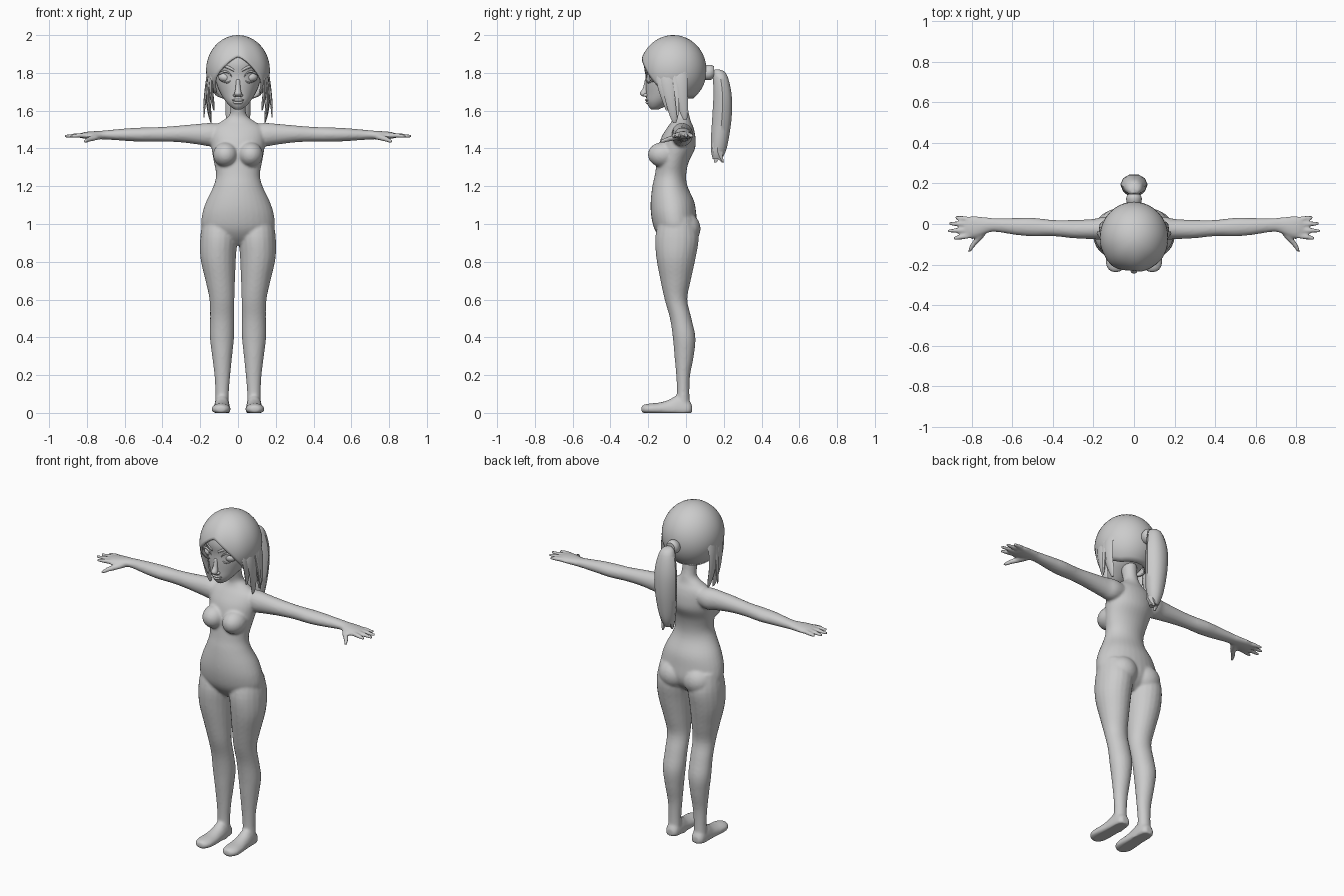
import bpy, bmesh, math
from mathutils import Matrix, Vector

grey = bpy.data.materials.new("plain grey")
grey.diffuse_color = (0.6, 0.6, 0.6, 1)


def spline(rings, sub):
    """Smoothly interpolate ring parameters (x, y, z, ra, rb)."""
    out = []
    for i in range(len(rings) - 1):
        a, b = rings[max(i - 1, 0)], rings[i]
        c, d = rings[i + 1], rings[min(i + 2, len(rings) - 1)]
        for s in range(sub):
            t = s / sub
            out.append([0.5 * (2 * q + (r - p) * t + (2 * p - 5 * q + 4 * r - w) * t * t
                               + (3 * q - p - 3 * r + w) * t ** 3)
                        for p, q, r, w in zip(a, b, c, d)])
    return out + [list(rings[-1])]


def tube(bm, rings, axis='z', n=20, sub=4, side=1):
    """Loft elliptical rings lying across the given axis."""
    loops = []
    for x, y, z, ra, rb in spline(rings, sub):
        loop = []
        for k in range(n):
            a = 2 * math.pi * k / n
            u, v = ra * math.cos(a), rb * math.sin(a)
            p = {'z': (x + u, y + v, z), 'x': (x, y + u, z + v), 'y': (x + u, y, z + v)}[axis]
            loop.append(bm.verts.new((p[0] * side, p[1], max(p[2], 0))))
        loops.append(loop)
    for p, q in zip(loops, loops[1:]):
        for k in range(n):
            bm.faces.new((p[k], p[(k + 1) % n], q[(k + 1) % n], q[k]))
    bm.faces.new(loops[0])
    bm.faces.new(loops[-1])


def ball(bm, c, r, rot=0, u=24, v=16):
    m = Matrix.Translation(c) @ Matrix.Rotation(rot, 4, 'Y') @ Matrix.Diagonal((*r, 1))
    bmesh.ops.create_uvsphere(bm, u_segments=u, v_segments=v, radius=1, matrix=m)


def finish(bm, name, angle=50):
    bmesh.ops.recalc_face_normals(bm, faces=bm.faces[:])
    me = bpy.data.meshes.new(name)
    bm.to_mesh(me)
    bm.free()
    me.materials.append(grey)
    ob = bpy.data.objects.new(name, me)
    bpy.context.collection.objects.link(ob)
    bpy.ops.object.select_all(action='DESELECT')
    ob.select_set(True)
    bpy.context.view_layer.objects.active = ob
    bpy.ops.object.shade_smooth_by_angle(angle=math.radians(angle))
    return ob


# Body: torso and neck
body = bmesh.new()
tube(body, [(0, -.05, .89, .06, .05), (0, -.05, .93, .15, .09), (0, -.055, .98, .192, .115),
            (0, -.065, 1.05, .19, .12), (0, -.072, 1.12, .168, .115), (0, -.085, 1.2, .13, .093),
            (0, -.082, 1.26, .116, .083), (0, -.07, 1.33, .128, .085), (0, -.05, 1.4, .14, .098),
            (0, -.04, 1.46, .145, .09), (0, -.03, 1.51, .135, .07), (0, -.025, 1.545, .085, .05),
            (0, -.025, 1.575, .047, .043), (0, -.035, 1.62, .04, .042), (0, -.05, 1.7, .045, .05)], n=32)
for s in (1, -1):
    # Chest and hip volumes
    ball(body, (s * .066, -.122, 1.367), (.066, .08, .066))
    ball(body, (s * .08, -.005, .975), (.088, .082, .085))
    # Leg
    tube(body, [(.1, -.05, 1.03, .085, .09), (.102, -.048, .93, .098, .115), (.105, -.053, .82, .094, .104),
                (.094, -.055, .7, .078, .08), (.085, -.053, .6, .066, .06), (.084, -.028, .5, .064, .057),
                (.085, -.01, .4, .064, .06), (.084, -.01, .3, .053, .051), (.083, -.015, .2, .042, .037),
                (.084, -.015, .11, .036, .033), (.085, -.015, .03, .038, .036)], side=s)
    # Foot with flat sole
    tube(body, [(.085, .032, .02, .022, .02), (.085, .012, .02, .038, .05), (.085, -.04, .02, .042, .075),
                (.086, -.09, .02, .044, .05), (.088, -.14, .02, .049, .035), (.09, -.19, .02, .05, .03),
                (.09, -.222, .02, .038, .024), (.09, -.236, .02, .018, .015)], axis='y', side=s)
    # Arm and palm
    tube(body, [(.06, -.02, 1.48, .045, .045), (.14, -.02, 1.473, .057, .062), (.2, -.025, 1.475, .05, .056),
                (.3, -.025, 1.477, .045, .045), (.4, -.02, 1.475, .04, .039), (.5, -.015, 1.473, .046, .038),
                (.58, -.012, 1.473, .042, .034), (.68, -.005, 1.472, .034, .026), (.72, -.006, 1.471, .038, .023),
                (.77, -.013, 1.47, .051, .021), (.81, -.016, 1.469, .054, .018), (.835, -.016, 1.468, .045, .012)],
         axis='x', side=s)
    # Fingers and thumb
    for y0, y1, tip in ((-.056, -.07, .89), (-.029, -.034, .917), (-.003, .002, .91), (.021, .032, .88)):
        tube(body, [(.79, y0, 1.468, .012, .013), ((.79 + tip) / 2, (y0 + y1) / 2, 1.468, .013, .013),
                    (tip, y1, 1.464, .009, .009)], axis='x', n=10, side=s)
    tube(body, [(.735, -.02, 1.465, .025, .018), (.76, -.065, 1.457, .021, .016),
                (.79, -.1, 1.447, .016, .014), (.81, -.135, 1.437, .009, .009)], axis='y', n=12, side=s)
ob = finish(body, "body", 180)
m = ob.modifiers.new("fuse", 'REMESH')
m.mode, m.voxel_size, m.use_smooth_shade = 'VOXEL', 0.0075, True
m = ob.modifiers.new("soften", 'SMOOTH')
m.factor, m.iterations = 0.5, 5

# Head with tapering chin
bm = bmesh.new()
tube(bm, [(0, -.165, 1.607, .018, .02), (0, -.155, 1.622, .04, .043), (0, -.135, 1.65, .066, .074),
          (0, -.1, 1.69, .092, .111), (0, -.075, 1.74, .113, .139), (0, -.065, 1.79, .122, .15),
          (0, -.065, 1.85, .13, .158), (0, -.065, 1.91, .115, .14), (0, -.065, 1.96, .07, .09),
          (0, -.065, 1.98, .02, .02)], n=32)
finish(bm, "head", 180)

# Nose and lips
bm = bmesh.new()
tube(bm, [(0, -.205, 1.765, .012, .012), (0, -.214, 1.72, .013, .014), (0, -.224, 1.69, .019, .021),
          (0, -.214, 1.674, .014, .012)], n=12)
for s in (1, -1):
    ball(bm, (s * .016, -.212, 1.682), (.011, .014, .009), 0, 12, 8)
finish(bm, "nose", 180)
bm = bmesh.new()
ball(bm, (0, -.201, 1.656), (.033, .016, .008), 0, 16, 8)
ball(bm, (0, -.198, 1.643), (.027, .016, .009), 0, 16, 8)
finish(bm, "lips", 180)

# Eyes, lash rims and brows
for s, label in ((1, "left"), (-1, "right")):
    bm = bmesh.new()
    ball(bm, (s * .066, -.163, 1.775), (.038, .034, .027), -s * .15)
    finish(bm, label + "_eye", 180)
    bm = bmesh.new()
    tube(bm, [(.028, -.201, 1.77, .005, .004), (.045, -.208, 1.797, .006, .005), (.07, -.201, 1.807, .006, .006),
              (.095, -.183, 1.797, .006, .006), (.117, -.16, 1.79, .003, .003)], axis='x', n=8, side=s)
    tube(bm, [(.03, -.202, 1.765, .003, .003), (.06, -.199, 1.748, .005, .004),
              (.1, -.166, 1.768, .004, .004)], axis='x', n=8, side=s)
    finish(bm, label + "_lashes", 180)
    bm = bmesh.new()
    tube(bm, [(.02, -.217, 1.813, .004, .007), (.05, -.209, 1.829, .005, .009), (.085, -.184, 1.838, .005, .007),
              (.112, -.15, 1.825, .003, .003)], axis='x', n=8, side=s)
    finish(bm, label + "_brow", 180)

# Hair cap: open shell ending at a swept hairline
bm = bmesh.new()
N, R = 64, 14
top = bm.verts.new((0, -.067, 1.994))
cols = []
for k in range(N):
    a = 2 * math.pi * k / N
    d = min(a, 2 * math.pi - a)
    end = 1.885 - .185 * min(1, d / 1.15) ** 1.4 - .03 * max(0, min(1, d - 1.15))
    tmax = math.acos((end - 1.814) / .18)
    ridge = 1 + .02 * math.sin(7 * a + .6) * max(0, math.cos(a))
    col = []
    for j in range(1, R + 1):
        t = tmax * j / R
        w = math.sin(t) * (1 + (ridge - 1) * j / R)
        col.append(bm.verts.new((.163 * w * math.sin(a), -.067 - .17 * w * math.cos(a), 1.814 + .18 * math.cos(t))))
    cols.append(col)
for k in range(N):
    p, q = cols[k], cols[(k + 1) % N]
    bm.faces.new((top, p[0], q[0]))
    for j in range(R - 1):
        bm.faces.new((p[j], p[j + 1], q[j + 1], q[j]))
ob = finish(bm, "hair_cap", 40)
m = ob.modifiers.new("thickness", 'SOLIDIFY')
m.thickness, m.offset = 0.012, 0

# Side locks hanging past the jaw
for s, label in ((1, "left"), (-1, "right")):
    bm = bmesh.new()
    for y, x, end, w in ((-.13, .135, 1.6, .03), (-.09, .15, 1.535, .04), (-.035, .155, 1.55, .04)):
        h = 1.87 - end
        tube(bm, [(x - .03, y, 1.87, .02, w), (x, y, 1.87 - h * .3, .014, w * 1.1),
                  (x + .006, y + .01, 1.87 - h * .6, .011, w * .85), (x - .002, y + .025, end + .04, .008, w * .55),
                  (x - .008, y + .03, end, .003, w * .2)], n=8, sub=3, side=s)
    # thin loose strand
    tube(bm, [(.155, -.06, 1.8, .01, .015), (.17, -.05, 1.7, .008, .014), (.178, -.045, 1.62, .006, .01),
              (.18, -.045, 1.565, .002, .003)], n=6, sub=3, side=s)
    finish(bm, label + "_hair_locks", 40)

# Hair tie
bm = bmesh.new()
tube(bm, [(0, .085, 1.795, .026, .026), (0, .105, 1.8, .036, .038), (0, .13, 1.803, .038, .04),
          (0, .148, 1.805, .028, .03)], axis='y', n=16)
finish(bm, "hair_tie", 40)

# Ponytail with split ends
bm = bmesh.new()
tube(bm, [(0, .165, 1.818, .018, .012), (0, .176, 1.8, .04, .036), (0, .188, 1.74, .058, .046),
          (0, .194, 1.66, .067, .052), (0, .19, 1.56, .064, .054), (0, .18, 1.46, .054, .05),
          (0, .172, 1.39, .04, .042), (0, .166, 1.345, .022, .026)], n=10, sub=3)
for s in (1, -1):
    tube(bm, [(.02, .17, 1.46, .025, .03), (.022, .168, 1.38, .018, .028), (.018, .175 + s * .02, 1.325, .004, .007)],
         n=6, sub=3, side=s)
finish(bm, "ponytail", 40)
